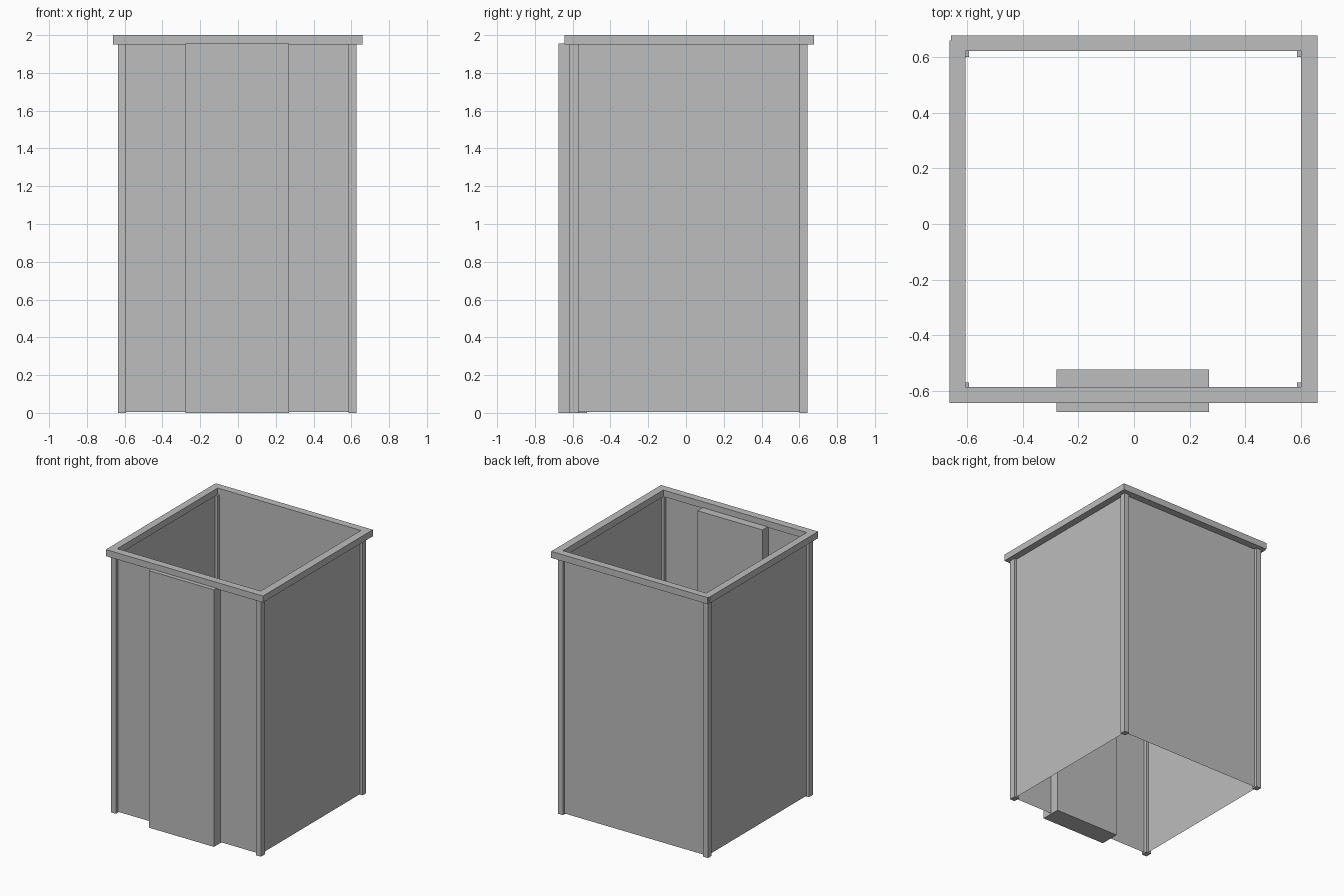
import bpy
import bmesh

old = bpy.data.objects.get("Cube")
if old:
    bpy.data.objects.remove(old, do_unlink=True)

GREY = (0.51, 0.51, 0.51, 1.0)
mat = bpy.data.materials.new("plain grey")
mat.use_nodes = True
mat.diffuse_color = GREY
mat.node_tree.nodes["Principled BSDF"].inputs["Base Color"].default_value = GREY


def add_object(name, bm):
    mesh = bpy.data.meshes.new(name)
    bm.to_mesh(mesh)
    bm.free()
    mesh.materials.append(mat)
    obj = bpy.data.objects.new(name, mesh)
    bpy.context.collection.objects.link(obj)


def box(name, x, y, z):
    """Box from (low, high) ranges on each axis."""
    bm = bmesh.new()
    bmesh.ops.create_cube(bm, size=1)
    for v in bm.verts:
        v.co = [r[0] if c < 0 else r[1] for c, r in zip(v.co, (x, y, z))]
    add_object(name, bm)


def panel(name, start, end, z):
    """Single upright sheet between two plan points."""
    bm = bmesh.new()
    corners = [(*start, z[0]), (*end, z[0]), (*end, z[1]), (*start, z[1])]
    bm.faces.new([bm.verts.new(c) for c in corners])
    add_object(name, bm)


EAVE = 1.95
LEFT, RIGHT, FRONT, BACK = 0.607, -0.614, -0.594, 0.622

# Corner posts
for side, x in (("left", (0.585, 0.627)), ("right", (-0.635, -0.593))):
    for end, y in (("front", (-0.62, -0.57)), ("back", (0.6, 0.643))):
        box(f"{end}_{side}_post", x, y, (0, EAVE))

# Thin walls set into the middle of the posts
WALL_Z = (0.005, EAVE)
panel("front_wall", (RIGHT, FRONT), (LEFT, FRONT), WALL_Z)
panel("left_wall", (LEFT, FRONT), (LEFT, BACK), WALL_Z)
panel("back_wall", (LEFT, BACK), (RIGHT, BACK), WALL_Z)
panel("right_wall", (RIGHT, BACK), (RIGHT, FRONT), WALL_Z)

# Thick door slab passing through the front wall
box("door", (-0.278, 0.27), (-0.675, -0.523), (0, 1.955))

# Open rim made of four bars
RIM_Z = (EAVE, 2)
box("front_rim", (-0.606, 0.6), (-0.643, -0.585), RIM_Z)
box("back_rim", (-0.657, 0.6), (0.621, 0.677), RIM_Z)
box("left_rim", (0.6, 0.66), (-0.643, 0.677), RIM_Z)
box("right_rim", (-0.662, -0.606), (-0.643, 0.66), RIM_Z)
